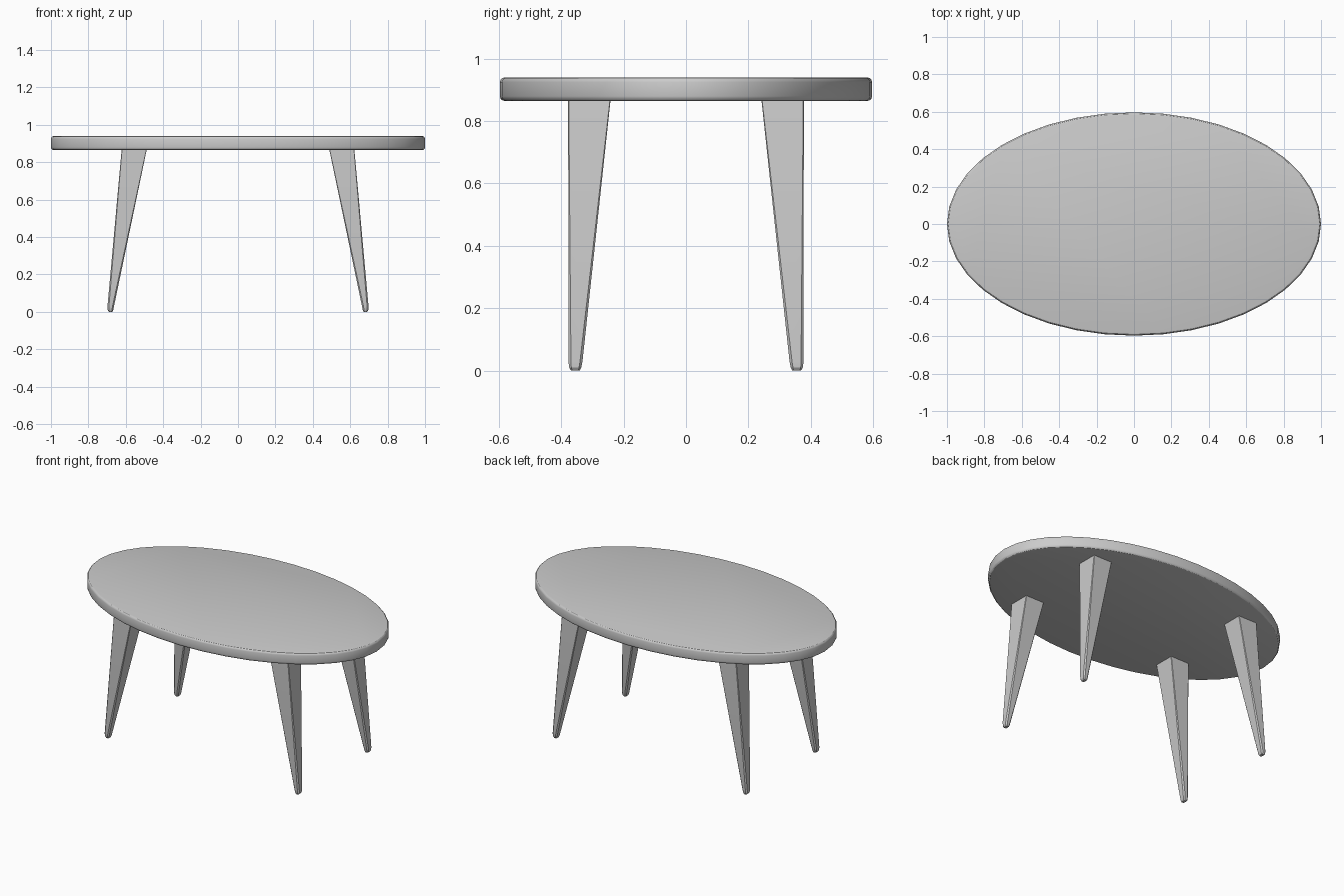
import bpy, bmesh, math

if "Cube" in bpy.data.objects:
    bpy.data.objects.remove(bpy.data.objects["Cube"])


def make_object(name, rings):
    """Loft a closed solid through rings of points, bottom to top."""
    bm = bmesh.new()
    loops = [[bm.verts.new(p) for p in ring] for ring in rings]
    n = len(loops[0])
    for a, b in zip(loops, loops[1:]):
        for i in range(n):
            j = (i + 1) % n
            bm.faces.new((a[i], a[j], b[j], b[i]))
    bm.faces.new(loops[0][::-1])
    bm.faces.new(loops[-1])
    bmesh.ops.recalc_face_normals(bm, faces=bm.faces)
    mesh = bpy.data.meshes.new(name)
    bm.to_mesh(mesh)
    bm.free()
    obj = bpy.data.objects.new(name, mesh)
    bpy.context.collection.objects.link(obj)
    bpy.context.view_layer.objects.active = obj
    obj.select_set(True)
    bpy.ops.object.shade_smooth_by_angle(angle=math.radians(30))
    obj.select_set(False)
    return obj


def ellipse(inset, z, n=40):
    return [((1 - inset) * math.cos(2 * math.pi * i / n),
             (0.597 - inset) * math.sin(2 * math.pi * i / n), z) for i in range(n)]


def section(x0, x1, y0, y1, z, c):
    """Rectangle with corners cut by c."""
    return [(x0 + c, y0, z), (x1 - c, y0, z), (x1, y0 + c, z), (x1, y1 - c, z),
            (x1 - c, y1, z), (x0 + c, y1, z), (x0, y1 - c, z), (x0, y0 + c, z)]


# Oval tabletop with a rounded rim
R, Z0, Z1 = 0.015, 0.865, 0.94
arc = [math.radians(a) for a in (0, 30, 60, 90)]
profile = [(R * (1 - math.sin(a)), Z0 + R * (1 - math.cos(a))) for a in arc]
profile += [(R * (1 - math.cos(a)), Z1 - R * (1 - math.sin(a))) for a in arc]
make_object("tabletop", [ellipse(i, z) for i, z in profile])

# Four tapered, splayed legs, mirrored from one corner
leg = [section(0.672, 0.690, 0.341, 0.369, 0.003, 0.004),
       section(0.667, 0.697, 0.336, 0.375, 0.010, 0.007),
       section(0.663, 0.698, 0.332, 0.377, 0.030, 0.008),
       section(0.488, 0.622, 0.242, 0.378, 0.868, 0.002)]
leg[0] = [(x, y, 0.0) for x, y, _ in leg[0]]
for sy, depth in ((-1, "front"), (1, "back")):
    for sx, side in ((-1, "left"), (1, "right")):
        make_object(f"{depth}_{side}_leg",
                    [[(sx * x, sy * y, z) for x, y, z in ring] for ring in leg])
